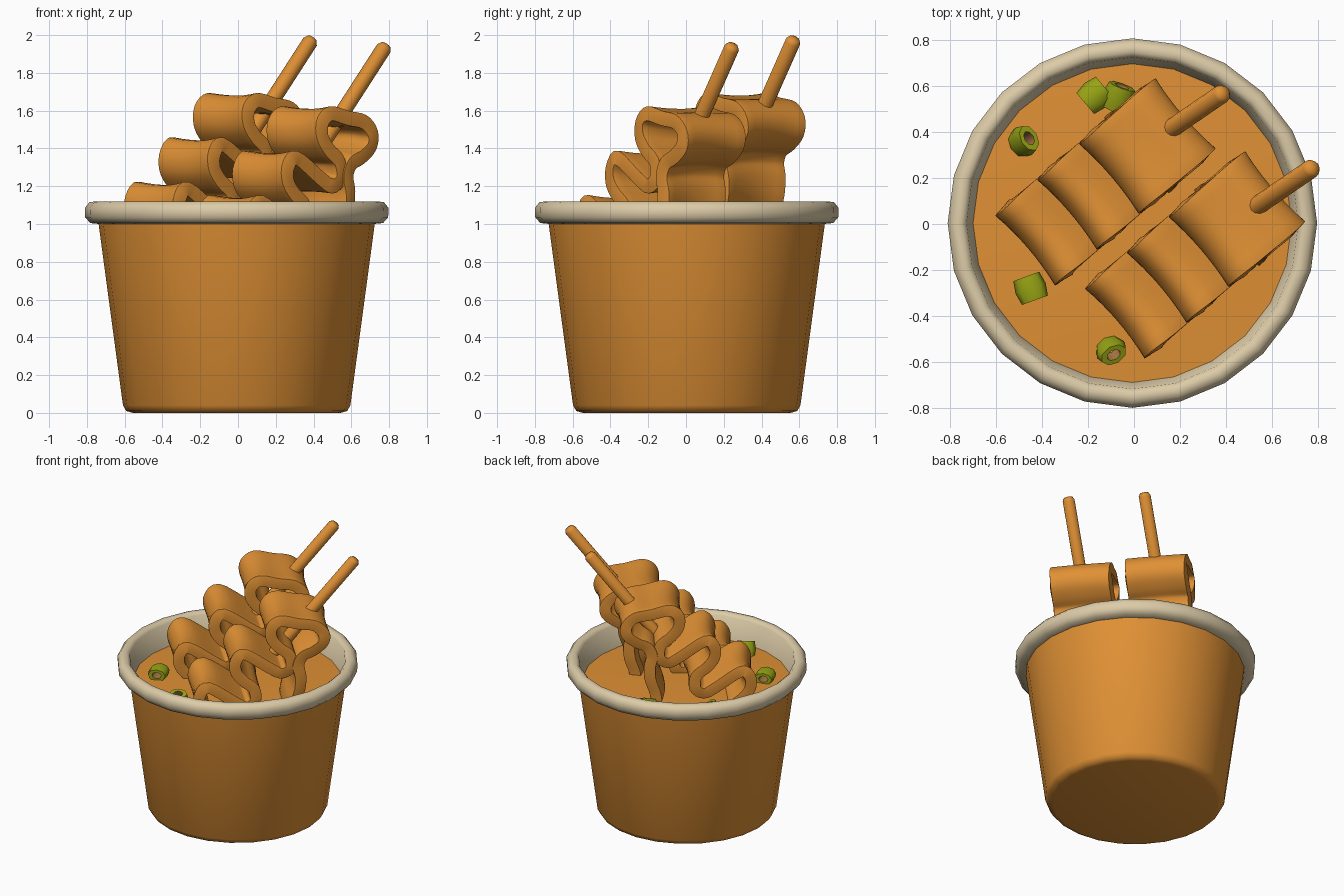
import bpy, bmesh, math
from mathutils import Vector, Matrix

cube = bpy.data.objects.get("Cube")
if cube:
    bpy.data.objects.remove(cube, do_unlink=True)


def material(name, rgb):
    m = bpy.data.materials.new(name)
    m.use_nodes = True
    m.diffuse_color = (*rgb, 1)
    m.node_tree.nodes["Principled BSDF"].inputs["Base Color"].default_value = (*rgb, 1)
    return m


ORANGE = material("broth orange", (0.74, 0.28, 0.035))
CREAM = material("cream", (0.72, 0.60, 0.39))
GREEN = material("onion green", (0.31, 0.37, 0.007))
BROWN = material("onion core brown", (0.42, 0.2, 0.06))

# Horizontal directions: along the folds, and across the ribbon
U = Vector((0.76, 0.65, 0))
W = Vector((0.65, -0.76, 0))
UP = Vector((0, 0, 1))
CUP_CENTRE = Vector((-0.007, 0.004, 0))


def finish(bm, name, mat, angle=40):
    bmesh.ops.recalc_face_normals(bm, faces=bm.faces)
    mesh = bpy.data.meshes.new(name)
    bm.to_mesh(mesh)
    bm.free()
    mesh.materials.append(mat)
    ob = bpy.data.objects.new(name, mesh)
    bpy.context.collection.objects.link(ob)
    bpy.ops.object.select_all(action="DESELECT")
    ob.select_set(True)
    bpy.context.view_layer.objects.active = ob
    bpy.ops.object.shade_smooth_by_angle(angle=math.radians(angle))
    return ob


def lathe(name, profile, mat, sides=24, closed=False, angle=40):
    """Turn (radius, z) points around the z axis."""
    bm = bmesh.new()
    vs = [bm.verts.new((0, r, z)) for r, z in profile]
    pairs = list(zip(vs, vs[1:])) + ([(vs[-1], vs[0])] if closed else [])
    edges = [bm.edges.new(p) for p in pairs]
    bmesh.ops.spin(bm, geom=vs + edges, cent=(0, 0, 0), axis=(0, 0, 1),
                   angle=math.tau, steps=sides, use_duplicate=False)
    bmesh.ops.remove_doubles(bm, verts=bm.verts, dist=0.0005)
    return finish(bm, name, mat, angle)


# Cup, rim and broth
cup = lathe("cup_wall", [(0, 0), (0.55, 0), (0.585, 0.01), (0.602, 0.04), (0.735, 1.03)], ORANGE, angle=60)
rim = lathe("cup_rim", [(0.725, 1.0), (0.775, 1.005), (0.802, 1.035), (0.804, 1.085), (0.78, 1.115),
                        (0.745, 1.12), (0.722, 1.1), (0.685, 0.9), (0.705, 0.9)], CREAM, closed=True, angle=70)
broth = lathe("broth", [(0, 0.96), (0.4, 0.96), (0.7, 0.945)], ORANGE)
for part in (cup, rim, broth):
    part.location = CUP_CENTRE


# Folded ribbons
def smooth_path(pts, steps=4):
    out = []
    for i in range(1, len(pts) - 2):
        a, b, c, d = pts[i - 1:i + 3]
        for k in range(steps):
            t = k / steps
            out.append(0.5 * (2 * b + (c - a) * t + (2 * a - 5 * b + 4 * c - d) * t ** 2
                              + (3 * b - a - 3 * c + d) * t ** 3))
    out.append(pts[-2])
    return out


FOLD = [(0.17, 1.24), (0.25, 1.20), (0.31, 1.24), (0.30, 1.33), (0.23, 1.39),
        (0.18, 1.46), (0.18, 1.54), (0.24, 1.585)]
# top fold, then the tail that hangs into the broth
TIP = [(0.36, 1.56), (0.47, 1.54), (0.53, 1.48), (0.525, 1.41), (0.46, 1.355), (0.39, 1.32),
       (0.36, 1.25), (0.375, 1.17), (0.37, 1.08), (0.34, 0.99), (0.33, 0.92), (0.33, 0.88)]
STEP = Vector((-0.24, -0.235))


def ribbon(name, du, dw, dz, half=0.205):
    path = [Vector(p) + STEP * k for k in (2, 1, 0) for p in FOLD] + [Vector(p) for p in TIP]
    path = smooth_path(path)
    lean = Vector((-0.72, 0.69))
    axis = Vector((0.35, 1.48))
    bm = bmesh.new()
    rows = []
    for p in path:
        row = []
        for j in range(9):
            s = j / 4 - 1
            # the folds are a little slack in the middle of the width
            q = p - lean * (p - axis).dot(lean) * 0.14 * (1 - s * s)
            row.append(bm.verts.new(U * (q.x + du) + W * (dw + half * s) + UP * (q.y + dz)))
        rows.append(row)
    for a, b in zip(rows, rows[1:]):
        for j in range(8):
            bm.faces.new((a[j], a[j + 1], b[j + 1], b[j]))
    ob = finish(bm, name, ORANGE, 180)
    solid = ob.modifiers.new("thickness", "SOLIDIFY")
    solid.thickness = 0.078
    solid.offset = 0
    bevel = ob.modifiers.new("rounded edges", "BEVEL")
    bevel.width = 0.03
    bevel.segments = 3
    bevel.limit_method = "ANGLE"
    bevel.angle_limit = math.radians(60)


ribbon("back_ribbon", -0.09, -0.22, 0.07)
ribbon("front_ribbon", 0, 0.275, 0)


# Skewer sticks
def stick(name, tip, length=0.9, r=0.041):
    d = Vector((0.51, 0.35, 0.79)).normalized()
    ob = lathe(name, [(0, -length), (r, -length), (r, -0.025), (r * 0.7, -0.005), (0, 0)],
               ORANGE, sides=12, angle=50)
    ob.matrix_world = Matrix.Translation(tip) @ d.to_track_quat("Z", "Y").to_matrix().to_4x4()


stick("back_stick", Vector((0.395, 0.575, 1.985)))
stick("front_stick", Vector((0.785, 0.25, 1.95)))


# Chopped onion rings: place, lean from upright, heading
ONIONS = [(-0.17, 0.56, 90, 40), (-0.07, 0.55, 75, 70), (-0.48, 0.36, 30, 30),
          (-0.45, -0.28, 90, 110), (-0.10, -0.55, 25, -60)]
for i, (x, y, lean, heading) in enumerate(ONIONS):
    ring = lathe(f"onion_{i + 1}", [(0.05, -0.05), (0.058, 0), (0.05, 0.05), (0.027, 0.05), (0.027, -0.05)],
                 GREEN, sides=8, closed=True, angle=60)
    # the hole is lined in brown
    ring.data.materials.append(BROWN)
    for f in ring.data.polygons:
        if f.center.xy.length < 0.03:
            f.material_index = 1
    ring.matrix_world = (Matrix.Translation((x, y, 0.985))
                         @ Matrix.Rotation(math.radians(heading), 4, "Z")
                         @ Matrix.Rotation(math.radians(lean), 4, "Y")
                         @ Matrix.Diagonal((0.85, 1.2, 1.1, 1)))
